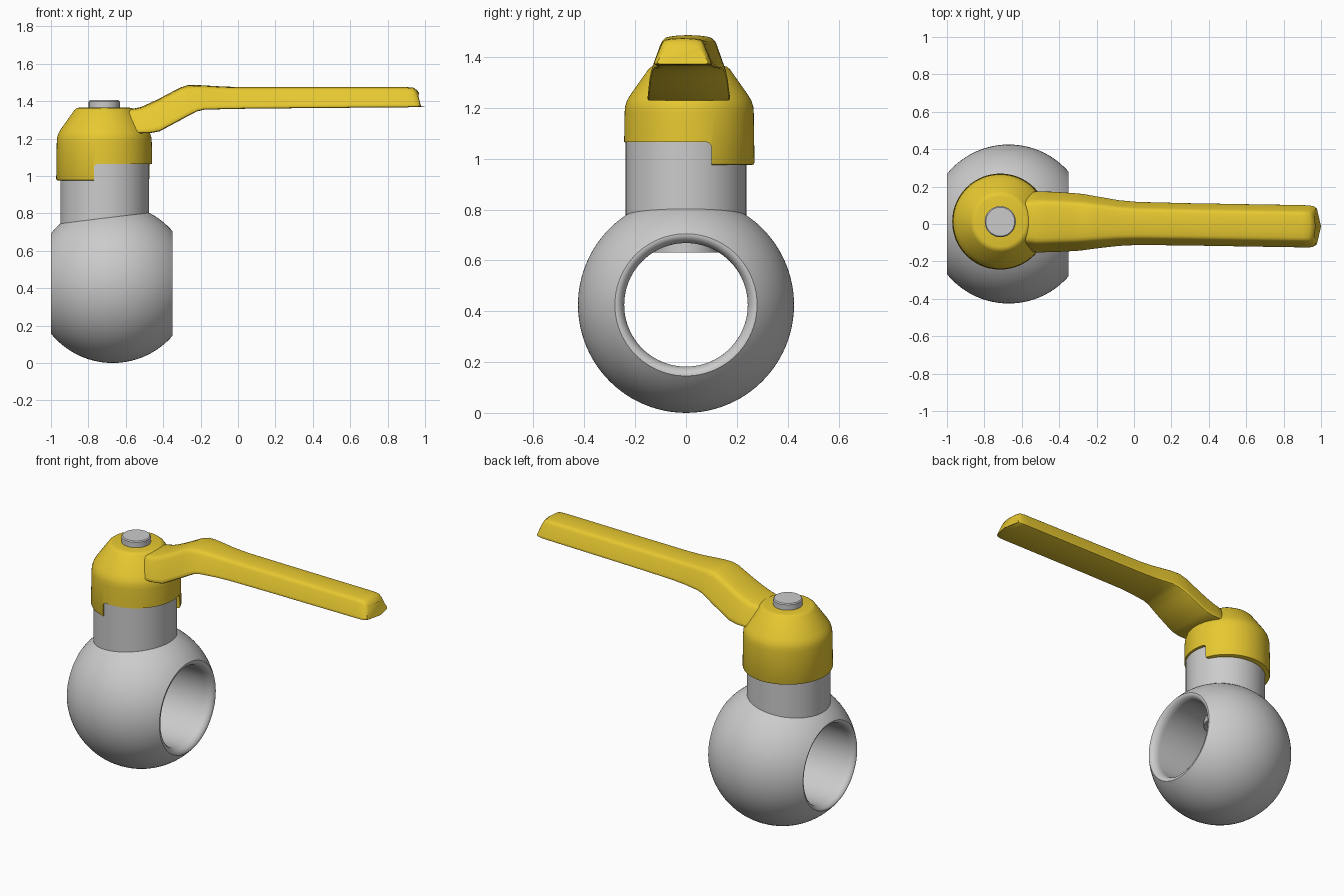
import bpy, bmesh, math
from mathutils import Matrix, Vector

if "Cube" in bpy.data.objects:
    bpy.data.objects.remove(bpy.data.objects["Cube"])

yellow = bpy.data.materials.new("yellow_paint")
yellow.diffuse_color = (0.80, 0.58, 0.03, 1)
yellow.use_nodes = True
yellow.node_tree.nodes["Principled BSDF"].inputs["Base Color"].default_value = yellow.diffuse_color


def finish(bm, name, mat=None):
    bmesh.ops.remove_doubles(bm, verts=bm.verts, dist=1e-5)
    bmesh.ops.recalc_face_normals(bm, faces=bm.faces)
    me = bpy.data.meshes.new(name)
    bm.to_mesh(me)
    bm.free()
    ob = bpy.data.objects.new(name, me)
    bpy.context.collection.objects.link(ob)
    if mat:
        me.materials.append(mat)
    return ob


def activate(ob):
    bpy.ops.object.select_all(action='DESELECT')
    ob.select_set(True)
    bpy.context.view_layer.objects.active = ob


def smooth(ob, angle=32):
    activate(ob)
    bpy.ops.object.shade_smooth_by_angle(angle=math.radians(angle))


def lathe(name, profile, center, mat=None, closed=False, along_x=False, steps=96):
    """Spin (radius, height) points about z, or about x."""
    bm = bmesh.new()
    vs = [bm.verts.new((r, 0, h)) for r, h in profile]
    pairs = list(zip(vs, vs[1:])) + ([(vs[-1], vs[0])] if closed else [])
    es = [bm.edges.new(p) for p in pairs]
    bmesh.ops.spin(bm, geom=vs + es, cent=(0, 0, 0), axis=(0, 0, 1),
                   angle=2 * math.pi, steps=steps)
    if along_x:
        bm.transform(Matrix.Rotation(math.pi / 2, 4, 'Y'))
    bm.transform(Matrix.Translation(center))
    return finish(bm, name, mat)


# Ball body: truncated sphere with a rounded-mouth bore along x
R, left, right = 0.425, -0.33, 0.32
a0, a1 = math.asin(left / R), math.asin(right / R)
body_pts = []
for i in range(41):
    a = a0 + (a1 - a0) * i / 40
    body_pts.append((R * math.cos(a), R * math.sin(a)))
for i in range(9):
    t = math.pi / 2 * i / 8
    body_pts.append((0.243 + 0.034 * (1 - math.sin(t)), right - 0.05 * (1 - math.cos(t))))
for i in range(8, -1, -1):
    t = math.pi / 2 * i / 8
    body_pts.append((0.243 + 0.025 * (1 - math.sin(t)), left + 0.04 * (1 - math.cos(t))))
smooth(lathe("ball_body", body_pts, (-0.67, 0, 0.425), closed=True, along_x=True), 40)

# Neck and stem
smooth(lathe("neck", [(0, 0.70), (0.2375, 0.70), (0.2375, 1.2), (0, 1.2)], (-0.7125, 0, 0)))
smooth(lathe("stem", [(0, 0.63), (0.13, 0.63), (0.13, 0.75), (0, 0.75)], (-0.7125, 0, 0)))
smooth(lathe("stem_top", [(0, 1.3), (0.083, 1.3), (0.083, 1.399), (0.077, 1.405), (0, 1.405)],
             (-0.715, 0.0125, 0)))

# Handle cap with the stop notch cut from its skirt
cap = lathe("handle_cap", [(0, 1.365), (0.135, 1.365), (0.148, 1.362), (0.16, 1.352),
                           (0.232, 1.25), (0.245, 1.228), (0.252, 1.205), (0.254, 1.18),
                           (0.257, 0.985), (0.254, 0.978), (0.247, 0.975), (0, 0.975)],
            (-0.715, 0.0125, 0), yellow)
bm = bmesh.new()
bmesh.ops.create_cube(bm, size=1)
bm.transform(Matrix.Translation((-0.57, -0.15, 0.965)) @ Matrix.Diagonal((0.40, 0.5, 0.2, 1)))
ups = [e for e in bm.edges if all(v.co.z > 1 for v in e.verts)]
bmesh.ops.bevel(bm, geom=ups, offset=0.02, segments=4, affect='EDGES', profile=0.5)
cutter = finish(bm, "notch_cutter")
cutter.hide_render = True
mod = cap.modifiers.new("notch", 'BOOLEAN')
mod.operation, mod.solver, mod.object = 'DIFFERENCE', 'EXACT', cutter
activate(cap)
bpy.ops.object.modifier_apply(modifier="notch")
bpy.data.objects.remove(cutter)
smooth(cap)

# Lever: rounded trapezoid section lofted along x
# x, bottom z, top z, half width, centre y
stations = [(-0.66, 1.235, 1.345, 0.10, 0.012), (-0.57, 1.23, 1.358, 0.155, 0.012),
            (-0.52, 1.228, 1.368, 0.163, 0.011), (-0.47, 1.229, 1.39, 0.162, 0.011),
            (-0.42, 1.238, 1.414, 0.161, 0.011), (-0.31, 1.297, 1.472, 0.154, 0.010),
            (-0.27, 1.319, 1.485, 0.150, 0.010), (-0.22, 1.345, 1.486, 0.142, 0.009),
            (-0.18, 1.354, 1.484, 0.136, 0.008), (-0.08, 1.357, 1.478, 0.122, 0.005),
            (0.02, 1.359, 1.475, 0.115, 0.003), (0.30, 1.362, 1.475, 0.113, -0.002),
            (0.65, 1.365, 1.475, 0.113, -0.008), (0.90, 1.367, 1.475, 0.113, -0.012),
            (0.955, 1.368, 1.472, 0.112, -0.013), (0.982, 1.370, 1.458, 0.108, -0.013),
            (1.0, 1.373, 1.44, 0.100, -0.013)]
half = [(0.0, 0.0), (0.93, 0.0), (0.98, 0.025), (1.0, 0.08), (0.98, 0.16), (0.74, 0.78),
        (0.69, 0.87), (0.62, 0.93), (0.52, 0.96), (0.27, 0.99), (0.0, 1.0)]
section = half + [(-u, v) for u, v in half[-2:0:-1]]
bm = bmesh.new()
rings = []
for x, zb, zt, w, cy in stations:
    ring = []
    for u, v in section:
        # the tip bows outward in plan and leans back towards its top
        k = max(0.0, (x - 0.9) / 0.1)
        ring.append(bm.verts.new((x - k * (0.025 * u * u + 0.03 * v), cy + u * w,
                                  zb + v * (zt - zb))))
    rings.append(ring)
n = len(section)
for r0, r1 in zip(rings, rings[1:]):
    for i in range(n):
        bm.faces.new((r0[i], r0[(i + 1) % n], r1[(i + 1) % n], r1[i]))
bm.faces.new(rings[0])
bm.faces.new(rings[-1])
smooth(finish(bm, "lever", yellow), 40)
